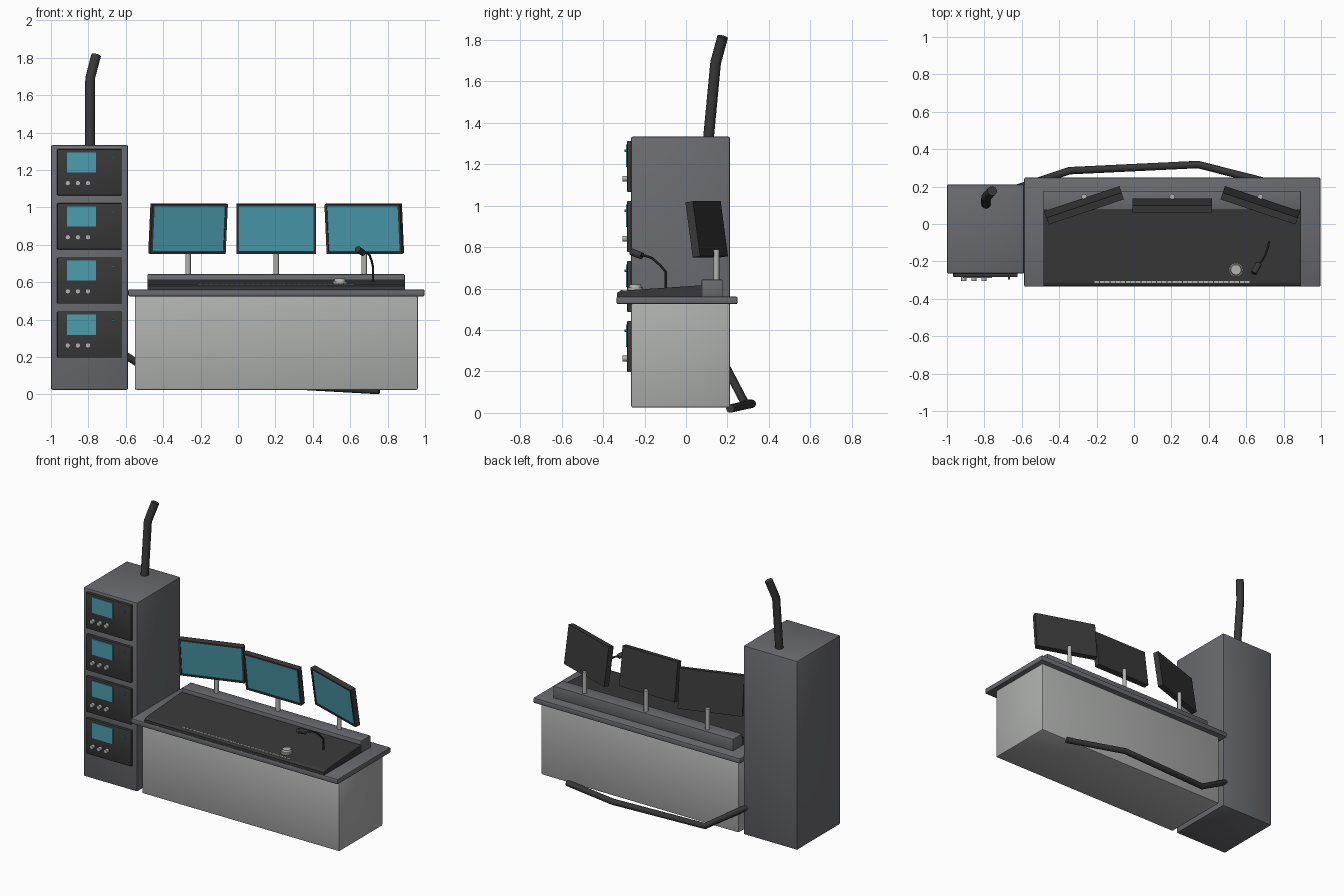
import bpy, bmesh, math
from mathutils import Vector

if "Cube" in bpy.data.objects:
    bpy.data.objects.remove(bpy.data.objects["Cube"])


def material(name, rgb):
    m = bpy.data.materials.new(name)
    m.diffuse_color = (*rgb, 1)
    m.use_nodes = True
    m.node_tree.nodes["Principled BSDF"].inputs["Base Color"].default_value = m.diffuse_color
    return m


GREY = material("slate grey", (0.145, 0.147, 0.16))
PANEL = material("light grey", (0.42, 0.43, 0.42))
DARK = material("charcoal", (0.040, 0.040, 0.040))
TEAL = material("screen teal", (0.07, 0.34, 0.43))
METAL = material("brushed metal", (0.45, 0.45, 0.44))


def finish(name, bm, mats, smooth=False):
    bmesh.ops.recalc_face_normals(bm, faces=bm.faces)
    me = bpy.data.meshes.new(name)
    bm.to_mesh(me)
    bm.free()
    for m in mats:
        me.materials.append(m)
    ob = bpy.data.objects.new(name, me)
    bpy.context.collection.objects.link(ob)
    if smooth:
        bpy.ops.object.select_all(action='DESELECT')
        ob.select_set(True)
        bpy.context.view_layer.objects.active = ob
        bpy.ops.object.shade_smooth_by_angle(angle=math.radians(35))
    return ob


def add_box(bm, lo, hi):
    vs = bmesh.ops.create_cube(bm, size=1)["verts"]
    for v in vs:
        v.co = Vector([(a + b) / 2 + c * (b - a) for a, b, c in zip(lo, hi, v.co)])


def box(name, lo, hi, mat, bevel=0.0):
    bm = bmesh.new()
    add_box(bm, lo, hi)
    if bevel:
        bmesh.ops.bevel(bm, geom=bm.edges[:], offset=bevel, segments=2,
                        profile=0.5, affect='EDGES')
    return finish(name, bm, [mat], bool(bevel))


def rod(name, a, b, r, mat, sides=16, r2=None):
    """Capped cylinder from a to b."""
    a, b = Vector(a), Vector(b)
    bm = bmesh.new()
    bmesh.ops.create_cone(bm, cap_ends=True, segments=sides, radius1=r,
                          radius2=r if r2 is None else r2, depth=(b - a).length)
    bm.transform((b - a).to_track_quat('Z', 'Y').to_matrix().to_4x4())
    bmesh.ops.translate(bm, verts=bm.verts, vec=(a + b) / 2)
    return finish(name, bm, [mat], True)


def pipe(name, points, r, mat, sides=14):
    """Bent tube swept through the points with mitred rings."""
    pts = [Vector(p) for p in points]
    bm = bmesh.new()
    rings = []
    for i, p in enumerate(pts):
        d0 = (p - pts[i - 1]).normalized() if i else None
        d1 = (pts[i + 1] - p).normalized() if i < len(pts) - 1 else None
        d = ((d0 or d1) + (d1 or d0)).normalized()
        if i == 0:
            u = d.orthogonal().normalized()
        u = (u - d * u.dot(d)).normalized()
        w = d.cross(u)
        angles = [2 * math.pi * k / sides for k in range(sides)]
        rings.append([bm.verts.new(p + r * (u * math.cos(t) + w * math.sin(t)))
                      for t in angles])
    for a, b in zip(rings, rings[1:]):
        for k in range(sides):
            j = (k + 1) % sides
            bm.faces.new((a[k], a[j], b[j], b[k]))
    bm.faces.new(rings[0])
    bm.faces.new(rings[-1])
    return finish(name, bm, [mat], True)


# Cabinet tower, desk body and desk top
box("tower", (-1, -0.265, 0.025), (-0.587, 0.212, 1.333), GREY, 0.009)
box("desk_body", (-0.552, -0.265, 0.025), (0.962, 0.212, 0.53), PANEL, 0.009)
box("desk_top", (-0.587, -0.335, 0.525), (0.997, 0.248, 0.562), GREY, 0.007)

# Rack units on the tower front
for i in range(4):
    top = 1.312 - 0.2893 * i
    n = i + 1
    box(f"rack_panel_{n}", (-0.967, -0.284, top - 0.247), (-0.622, -0.26, top), DARK, 0.004)
    box(f"rack_screen_{n}", (-0.915, -0.289, top - 0.125), (-0.759, -0.283, top - 0.017), TEAL)
    for k in range(3):
        x, z = -0.91 + 0.054 * k, top - 0.182
        rod(f"rack_knob_{n}_{k + 1}", (x, -0.28, z), (x, -0.306, z), 0.014, METAL, 12)
    rod(f"rack_lamp_{n}", (-0.668, -0.28, top - 0.048), (-0.668, -0.297, top - 0.048),
        0.006, TEAL, 10)

# Sloped control console
bm = bmesh.new()
profile = [(-0.332, 0.56), (0.08, 0.56), (0.08, 0.616), (-0.312, 0.59), (-0.332, 0.58)]
base = bm.faces.new([bm.verts.new((-0.485, y, z)) for y, z in profile])
ext = bmesh.ops.extrude_face_region(bm, geom=[base])["geom"]
bmesh.ops.translate(bm, vec=(1.377, 0, 0),
                    verts=[g for g in ext if isinstance(g, bmesh.types.BMVert)])
finish("console", bm, [DARK])

# Row of small keys along the console front
bm = bmesh.new()
for i in range(30):
    x = -0.21 + i * 0.0277
    add_box(bm, (x, -0.316, 0.584), (x + 0.024, -0.306, 0.594))
finish("console_keys", bm, [METAL])

# Dial on the console
rod("dial_base", (0.545, -0.245, 0.585), (0.545, -0.245, 0.606), 0.037, METAL, 24)
rod("dial_cap", (0.545, -0.245, 0.606), (0.545, -0.245, 0.62), 0.031, METAL, 24, 0.027)

# Gooseneck microphone
pipe("microphone_neck", [(0.722, -0.097, 0.59), (0.722, -0.097, 0.68), (0.715, -0.125, 0.713),
                         (0.703, -0.164, 0.747), (0.685, -0.195, 0.758),
                         (0.657, -0.225, 0.764)], 0.006, DARK, 8)
rod("microphone_head", (0.668, -0.212, 0.757), (0.64, -0.263, 0.777), 0.017, DARK, 14)

# Monitor shelf
box("monitor_shelf", (-0.485, 0.075, 0.555), (0.892, 0.177, 0.643), GREY, 0.004)

# Three monitors on poles, the outer two turned inwards
for side, x, yaw in (("left", -0.267, 18.5), ("centre", 0.204, 0), ("right", 0.675, -18.5)):
    bm = bmesh.new()
    add_box(bm, (-0.212, -0.019, -0.134), (0.212, 0.019, 0.134))
    bm.normal_update()
    front = min(bm.faces, key=lambda f: f.calc_center_median().y)
    bmesh.ops.inset_region(bm, faces=[front], thickness=0.017)
    bmesh.ops.inset_region(bm, faces=[front], thickness=0.001, depth=-0.005)
    front.material_index = 1
    ob = finish(f"monitor_{side}", bm, [DARK, TEAL])
    ob.location = (x, 0.1, 0.886)
    ob.rotation_euler = (math.radians(8), 0, math.radians(yaw))
    rod(f"monitor_pole_{side}", (x, 0.146, 0.63), (x, 0.146, 0.788), 0.0145, METAL, 12)

# Exhaust pipe on the tower and the cable conduit behind the desk
pipe("tower_pipe", [(-0.791, 0.106, 1.30), (-0.791, 0.143, 1.69), (-0.758, 0.177, 1.815)],
     0.026, DARK, 18)
pipe("rear_conduit", [(-0.66, 0.18, 0.246), (-0.345, 0.285, 0.046), (0.342, 0.318, 0.044),
                      (0.755, 0.213, 0.021)], 0.02, DARK)
